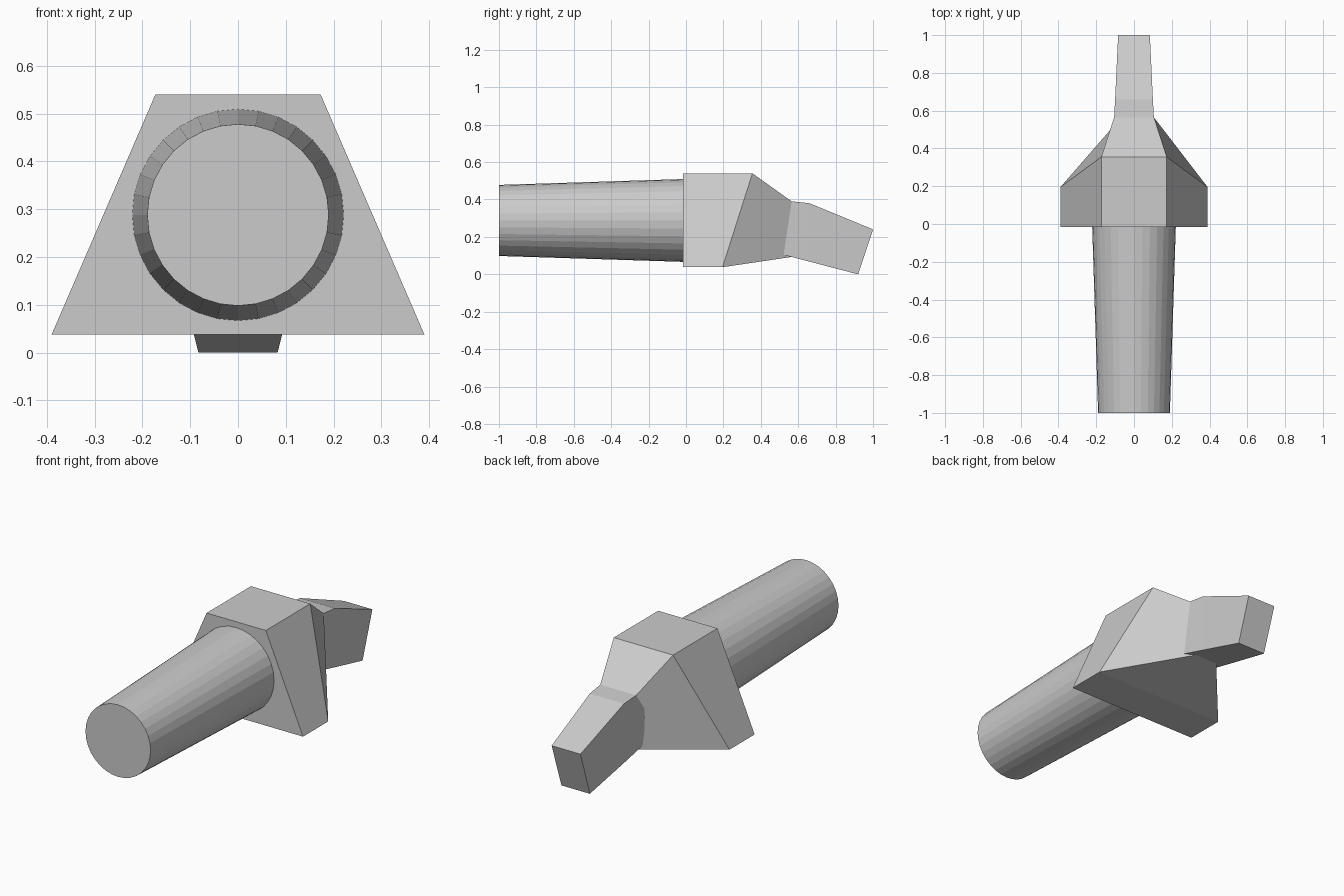
import bpy
import bmesh
from math import pi
from mathutils import Matrix

cube = bpy.data.objects.get("Cube")
if cube:
    bpy.data.objects.remove(cube, do_unlink=True)

steel = bpy.data.materials.new("plain grey")
steel.use_nodes = True
GREY = (0.6, 0.6, 0.6, 1)
steel.diffuse_color = GREY
steel.node_tree.nodes["Principled BSDF"].inputs["Base Color"].default_value = GREY


def finish(name, bm):
    bmesh.ops.recalc_face_normals(bm, faces=bm.faces)
    mesh = bpy.data.meshes.new(name)
    bm.to_mesh(mesh)
    bm.free()
    mesh.materials.append(steel)
    obj = bpy.data.objects.new(name, mesh)
    bpy.context.collection.objects.link(obj)
    return obj


def loft(name, sections):
    """Join four-sided sections, each given as bottom and top (half width, y, z)."""
    bm = bmesh.new()
    rings = []
    for (bw, by, bz), (tw, ty, tz) in sections:
        corners = [(-bw, by, bz), (bw, by, bz), (tw, ty, tz), (-tw, ty, tz)]
        rings.append([bm.verts.new(c) for c in corners])
    for a, b in zip(rings, rings[1:]):
        for i in range(4):
            j = (i + 1) % 4
            bm.faces.new((a[i], a[j], b[j], b[i]))
    bm.faces.new(rings[0])
    bm.faces.new(rings[-1])
    return finish(name, bm)


# Trapezoid block that narrows towards the back
loft("body_block", [
    ((0.39, -0.015, 0.038), (0.173, -0.015, 0.54)),
    ((0.39, 0.195, 0.038), (0.173, 0.355, 0.54)),
    ((0.067, 0.565, 0.093), (0.105, 0.565, 0.39)),
])

# Angled tip emerging from the block
loft("rear_tip", [
    ((0.108, 0.5, 0.11), (0.108, 0.5, 0.397)),
    ((0.105, 0.565, 0.093), (0.105, 0.565, 0.39)),
    ((0.1, 0.66, 0.068), (0.1, 0.66, 0.38)),
    ((0.083, 0.92, 0.0), (0.084, 1.0, 0.24)),
])

# Tapered round shank
bm = bmesh.new()
bmesh.ops.create_cone(
    bm, cap_ends=True, segments=32, radius1=0.19, radius2=0.2215, depth=0.99,
    matrix=Matrix.Translation((0, -0.505, 0.288)) @ Matrix.Rotation(-pi / 2, 4, "X"))
finish("front_shank", bm)
